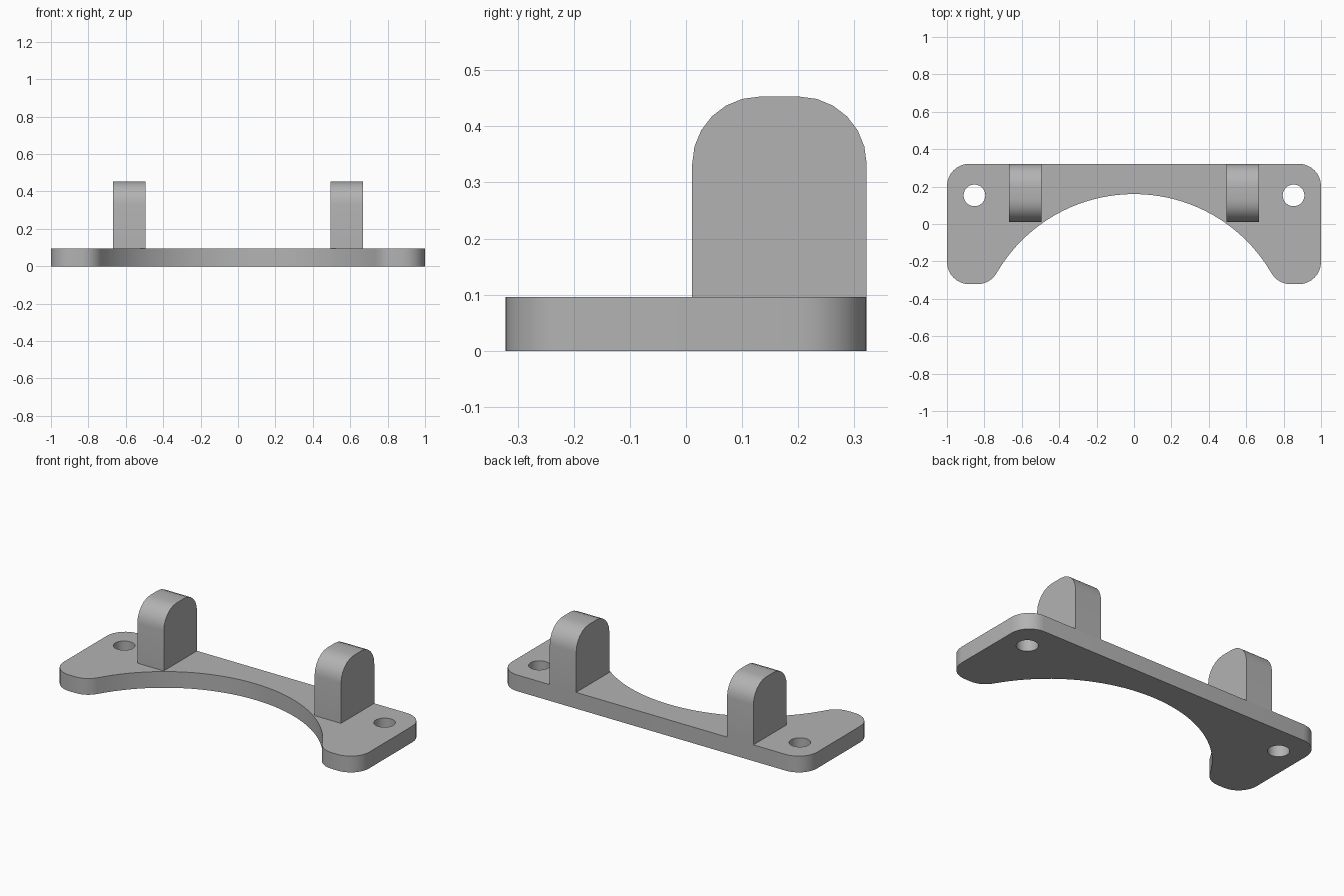
import bpy
import bmesh
from math import pi, sin, cos, atan2, sqrt, radians
from mathutils import Matrix

cube = bpy.data.objects.get("Cube")
if cube:
    bpy.data.objects.remove(cube, do_unlink=True)

# Single material
grey = bpy.data.materials.new("plain grey")
grey.use_nodes = True
COLOUR = (0.45, 0.45, 0.45, 1)
grey.diffuse_color = COLOUR
grey.node_tree.nodes["Principled BSDF"].inputs["Base Color"].default_value = COLOUR

# Main sizes
HALF_X, HALF_Y, THICK = 1.0, 0.322, 0.096
CORNER = 0.12
ARC_R, ARC_TOP = 0.85, 0.16
LUG_IN, LUG_OUT = 0.494, 0.667
LUG_FRONT, LUG_TOP = 0.011, 0.453
SIDEWAYS = Matrix(((0, 0, 1, 0), (1, 0, 0, 0), (0, 1, 0, 0), (0, 0, 0, 1)))


def arc(cx, cy, r, a0, a1, steps):
    angles = [a0 + (a1 - a0) * i / steps for i in range(steps + 1)]
    return [(cx + r * cos(a), cy + r * sin(a)) for a in angles]


def prism(name, outline, low, high, matrix=None):
    """Extrude a closed outline from low to high, then turn it by matrix."""
    bm = bmesh.new()
    face = bm.faces.new([bm.verts.new((u, v, low)) for u, v in outline])
    new = bmesh.ops.extrude_face_region(bm, geom=[face])["geom"]
    verts = [g for g in new if isinstance(g, bmesh.types.BMVert)]
    bmesh.ops.translate(bm, verts=verts, vec=(0, 0, high - low))
    if matrix:
        bm.transform(matrix)
    bmesh.ops.recalc_face_normals(bm, faces=bm.faces)
    mesh = bpy.data.meshes.new(name)
    bm.to_mesh(mesh)
    bm.free()
    mesh.materials.append(grey)
    obj = bpy.data.objects.new(name, mesh)
    bpy.context.collection.objects.link(obj)
    return obj


def drill(obj, u, v, r, low, high, matrix=None):
    """Cut a round hole through obj along the extrusion direction."""
    circle = arc(u, v, r, 0, 2 * pi, 32)[:-1]
    cutter = prism("hole_cutter", circle, low, high, matrix)
    cutter.hide_render = True
    mod = obj.modifiers.new("hole", 'BOOLEAN')
    mod.operation, mod.solver, mod.object = 'DIFFERENCE', 'EXACT', cutter
    bpy.context.view_layer.objects.active = obj
    bpy.ops.object.modifier_apply(modifier=mod.name)
    bpy.data.objects.remove(cutter, do_unlink=True)


def smooth(obj):
    bpy.ops.object.select_all(action='DESELECT')
    obj.select_set(True)
    bpy.context.view_layer.objects.active = obj
    bpy.ops.object.shade_smooth_by_angle(angle=radians(30))


# Base plate: rounded bar with a wide arch scooped out of the front
cy = ARC_TOP - ARC_R
tip_y = -HALF_Y + CORNER
tip_x = sqrt((ARC_R + CORNER) ** 2 - (tip_y - cy) ** 2)
meet = atan2(tip_y - cy, tip_x)
half = arc(0, cy, ARC_R, pi / 2, meet, 20)
half += arc(tip_x, tip_y, CORNER, pi + meet, 1.5 * pi, 8)[1:]
half += arc(HALF_X - CORNER, tip_y, CORNER, -pi / 2, 0, 8)
half += arc(HALF_X - CORNER, HALF_Y - CORNER, CORNER, 0, pi / 2, 8)
outline = half + [(-x, y) for x, y in reversed(half[1:])]
plate = prism("base_plate", outline, 0, THICK)
for side in (-1, 1):
    drill(plate, side * 0.853, 0.153, 0.058, -0.1, THICK + 0.1)
smooth(plate)

# Upright lugs with rounded tops and a cross hole
lug_outline = [(LUG_FRONT, THICK), (HALF_Y, THICK)]
lug_outline += arc(HALF_Y - CORNER, LUG_TOP - CORNER, CORNER, 0, pi / 2, 6)
lug_outline += arc(LUG_FRONT + CORNER, LUG_TOP - CORNER, CORNER, pi / 2, pi, 6)
for name, side in (("left_lug", 1), ("right_lug", -1)):
    low, high = sorted((side * LUG_IN, side * LUG_OUT))
    lug = prism(name, lug_outline, low, high, SIDEWAYS)
    drill(lug, 0.167, 0.275, 0.044, low - 0.1, high + 0.1, SIDEWAYS)
    smooth(lug)
